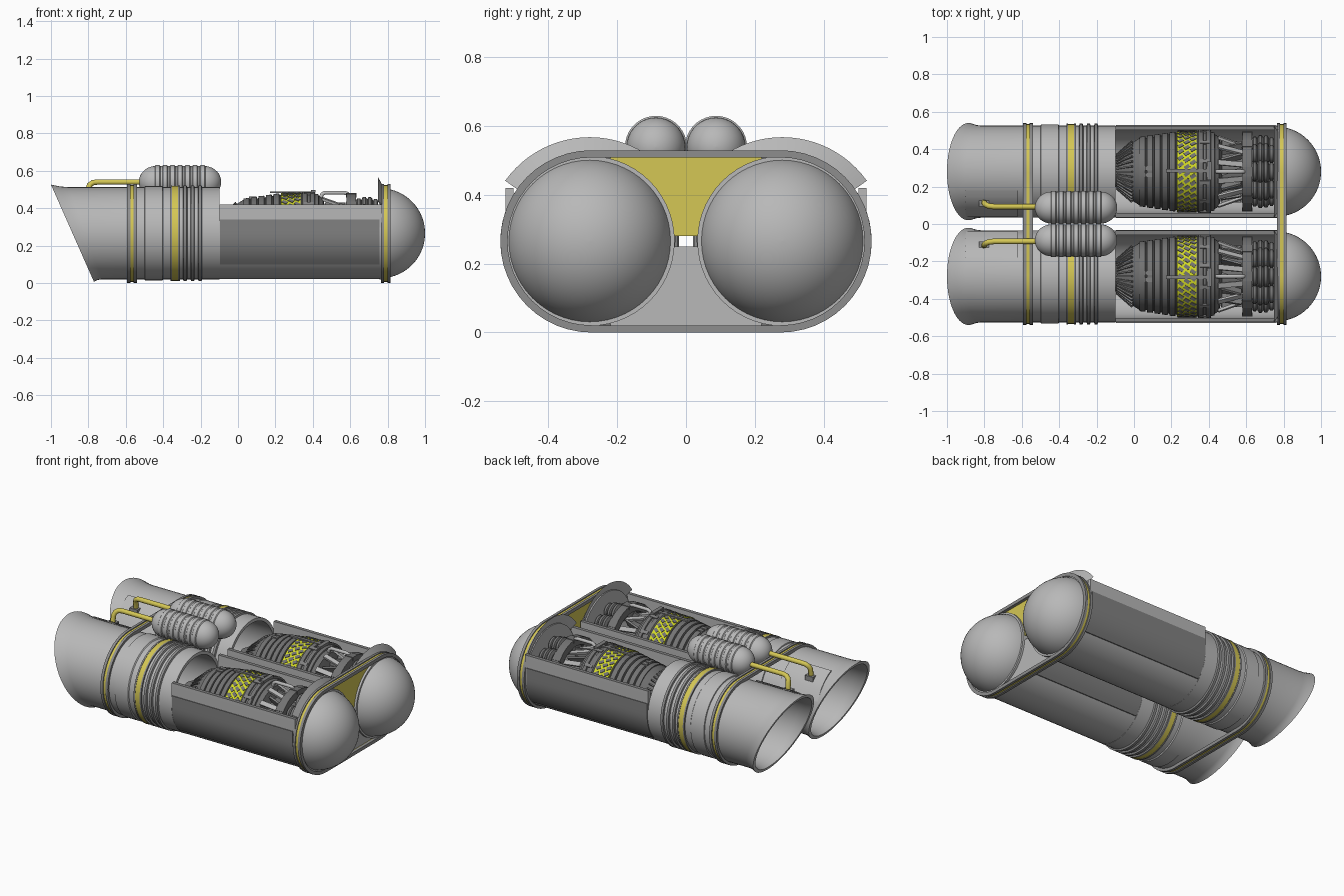
import bpy, bmesh, math
from mathutils import Matrix

if "Cube" in bpy.data.objects:
    bpy.data.objects.remove(bpy.data.objects["Cube"])

YC, ZC = 0.28, 0.266          # axis of one engine tube (the other is mirrored)
PI = math.pi


def material(name, rgb):
    m = bpy.data.materials.new(name)
    m.diffuse_color = (*rgb, 1)
    m.use_nodes = True
    m.node_tree.nodes["Principled BSDF"].inputs["Base Color"].default_value = m.diffuse_color
    return m


LIGHT = material("light grey", (0.48, 0.48, 0.48))
MID = material("band grey", (0.27, 0.27, 0.27))
PANEL = material("panel grey", (0.22, 0.22, 0.22))
DARK = material("engine dark grey", (0.17, 0.17, 0.17))
YELLOW = material("mustard yellow", (0.66, 0.57, 0.09))
LIME = material("lime yellow", (0.65, 0.70, 0.02))


def finish(name, bm, mat, mirror=True):
    bmesh.ops.recalc_face_normals(bm, faces=bm.faces)
    me = bpy.data.meshes.new(name)
    bm.to_mesh(me)
    bm.free()
    me.materials.append(mat)
    me.polygons.foreach_set("use_smooth", [True] * len(me.polygons))
    me.set_sharp_from_angle(angle=math.radians(32))
    ob = bpy.data.objects.new(name, me)
    bpy.context.collection.objects.link(ob)
    if mirror:
        ob.modifiers.new("other side", 'MIRROR').use_axis = (False, True, False)
    return ob


def skin(name, loops, mat, wrap=False, caps=False, closed=True, mirror=True):
    """Join equal-length point loops with quads."""
    bm = bmesh.new()
    vs = [[bm.verts.new(p) for p in lp] for lp in loops]
    n = len(loops[0])
    for i in range(len(vs) if wrap else len(vs) - 1):
        a, b = vs[i], vs[(i + 1) % len(vs)]
        for j in range(n if closed else n - 1):
            k = (j + 1) % n
            bm.faces.new((a[j], a[k], b[k], b[j]))
    if caps:
        bm.faces.new(vs[0])
        bm.faces.new(vs[-1])
    return finish(name, bm, mat, mirror)


def circle(x, r, y=YC, z=ZC, n=56, a0=0, a1=2 * PI, ends=False, warp=None):
    pts = []
    for i in range(n):
        a = a0 + (a1 - a0) * i / (n - 1 if ends else n)
        py, pz = y + r * math.sin(a), z + r * math.cos(a)
        pts.append((warp(x, pz) if warp else x, py, pz))
    return pts


def lathe(name, prof, mat, hollow=False, y=YC, z=ZC, n=56, warp=None):
    return skin(name, [circle(x, r, y, z, n, warp=warp) for x, r in prof], mat,
                wrap=hollow, caps=not hollow)


def ring(name, x0, x1, r_out, r_in, mat):
    return lathe(name, [(x0, r_out), (x1, r_out), (x1, r_in), (x0, r_in)], mat, True)


def prism(name, section, x0, x1, mat, mirror=True):
    return skin(name, [[(x, y, z) for y, z in section] for x in (x0, x1)], mat,
                caps=True, mirror=mirror)


def box(name, c, s, mat, mirror=True):
    y, z, h, w = c[1], c[2], s[1] / 2, s[2] / 2
    sec = [(y - h, z - w), (y + h, z - w), (y + h, z + w), (y - h, z + w)]
    return prism(name, sec, c[0] - s[0] / 2, c[0] + s[0] / 2, mat, mirror)


def radial(name, count, spots, size, mat, yaw=0, pitch=0):
    """Boxes arranged around the engine axis; spots are (x, radius, phase)."""
    bm = bmesh.new()
    for x, r, ph in spots:
        for i in range(count):
            m = (Matrix.Translation((0, YC, ZC)) @ Matrix.Rotation(2 * PI * (i + ph) / count, 4, 'X')
                 @ Matrix.Translation((x, 0, r)) @ Matrix.Rotation(yaw, 4, 'Z')
                 @ Matrix.Rotation(pitch, 4, 'Y') @ Matrix.Diagonal((*size, 1)))
            bmesh.ops.create_cube(bm, size=1, matrix=m)
    return finish(name, bm, mat)


def pipe(name, pts, r, mat):
    for s, side in ((1, "back"), (-1, "front")):
        cu = bpy.data.curves.new(name, 'CURVE')
        cu.dimensions, cu.bevel_depth, cu.bevel_resolution, cu.use_fill_caps = '3D', r, 3, True
        sp = cu.splines.new('POLY')
        sp.points.add(len(pts) - 1)
        for p, (x, y, z) in zip(sp.points, pts):
            p.co = (x, s * y, z, 1)
        cu.materials.append(mat)
        bpy.context.collection.objects.link(bpy.data.objects.new(name + "_" + side, cu))


# Slanted exhaust nozzle with flared lip (profile x is the fraction towards the mouth)
def slant(t, z):
    end = -0.77 - 0.23 * (z - 0.006) / 0.52
    return -0.54 + (end + 0.54) * t


lathe("nozzle", [(0, .246), (.8, .246), (.9, .25), (1, .26), (1, .24), (.9, .23), (.8, .226),
                 (0, .222)], LIGHT, True, warp=slant)
lathe("nozzle_back_wall", [(-.54, .23), (-.53, .23)], MID)
arc = [math.asin(d / .249) for d in (-.235, -.2, -.16, -.13, -.1)]
skin("nozzle_patch", [[(x, YC + r * math.sin(a), ZC + r * math.cos(a)) for a in arc]
                      for x, r in ((-.9, .24), (-.9, .254), (-.62, .254), (-.62, .24))],
     LIGHT, wrap=True, closed=False)

# Ribbed tube section with coloured ring
lathe("ribbed_tube", [(-.54, .246), (-.5, .246), (-.498, .252), (-.405, .252), (-.4, .246),
                      (-.1, .246), (-.1, .226), (-.53, .226)], LIGHT, True)
for i, x in enumerate((-.295, -.255, -.215)):
    lathe("tube_rib_%d" % (i + 1), [(x, .24), (x + .004, .256), (x + .02, .256), (x + .026, .24)],
          MID, True)
ring("tube_stripe", -.352, -.32, .254, .24, YELLOW)
ring("stripe_edge_left", -.362, -.352, .256, .24, MID)
ring("stripe_edge_right", -.32, -.31, .256, .24, MID)


# U-shaped open engine bay
def half_width(z, r):
    return r if z > ZC else math.sqrt(max(r * r - (z - ZC) ** 2, 0))


def u_curve(r):
    arc_pts = [(YC + r * math.cos(a), ZC - r * math.sin(a))
               for a in [PI * i / 32 for i in range(33)]]
    return [(YC + r, .42)] + arc_pts + [(YC - r, .42)]


shell = prism("bay_shell", u_curve(.245) + u_curve(.222)[::-1], -.1, .77, LIGHT)
shell.data.materials.append(PANEL)
for f in shell.data.polygons:          # darker cut rim
    if f.normal.z > .9 and f.center.z > .41:
        f.material_index = 1
zs = [.1 + .24 * i / 10 for i in range(11)]
for s, side in ((1, "outer"), (-1, "inner")):
    sec = ([(YC + s * half_width(z, .249), z) for z in zs]
           + [(YC + s * half_width(z, .24), z) for z in zs[::-1]])
    prism("bay_side_panel_" + side, sec, -.096, .756, PANEL)
lathe("bay_end_wall", [(.757, .247), (.81, .247)], LIGHT)
lim = math.radians(54.5)
skin("bay_end_flare", [circle(x, r, n=25, a0=-lim, a1=lim, ends=True) for x, r in
                       ((.775, .252), (.748, .302), (.748, .294), (.768, .24))],
     LIGHT, wrap=True, closed=False)

# Rounded intake dome
lathe("dome", [(.76 + .24 * math.sin(a), .24 * math.cos(a) + .0005)
               for a in [PI / 2 * i / 18 for i in range(19)]], LIGHT)


# Straps around both tubes
def stadium(x, r):
    pts = []
    for k in range(2):
        for i in range(25):
            a = PI * k + PI * i / 24
            pts.append((x, (1 - 2 * k) * .275 + r * math.sin(a), .265 + r * math.cos(a)))
    return pts


def strap(name, x0, x1, r, mat):
    skin(name, [stadium(x0, r), stadium(x1, r), stadium(x1, .244), stadium(x0, .244)], mat,
         wrap=True, mirror=False)


for nm, x in (("rear", -.567), ("front", .79)):
    strap(nm + "_strap_edge_left", x - .026, x - .009, .265, MID)
    strap(nm + "_strap_stripe", x - .009, x + .009, .259, YELLOW)
    strap(nm + "_strap_edge_right", x + .009, x + .026, .265, MID)
box("upper_web", (.79, 0, .397), (.012, .44, .234), YELLOW, False)
box("lower_web", (.79, 0, .13), (.012, .44, .24), LIGHT, False)

# Turbine core: cone, stepped casing, shaft
core = [(-.16, .05), (-.09, .085), (-.05, .125), (-.01, .155), (.03, .18)]
for i in range(5):
    x, r = .03 + i * .04, .186 + i * .006
    core += [(x, r), (x + .03, r + .003), (x + .032, r - .006), (x + .038, r - .006)]
core += [(.23, .212), (.34, .214), (.345, .222), (.37, .222), (.372, .216), (.385, .216),
         (.387, .224), (.41, .224), (.412, .212), (.43, .208), (.432, .2), (.455, .185),
         (.47, .12), (.62, .1), (.757, .1)]
lathe("turbine_core", core, DARK)
radial("cone_fins", 36, [(-.05, .126, 0)], (.11, .008, .014), PANEL, pitch=-.72)
ring("grille_ring", .23, .335, .216, .2, LIME)
radial("grille_slots", 36, [(.25, .215, 0), (.283, .215, .33), (.316, .215, .66)],
       (.03, .019, .008), DARK, yaw=.6)
radial("casing_lugs", 12, [(.378, .22, .5)], (.05, .02, .012), PANEL)

# Rear struts, ring and burner cans
radial("struts", 12, [(.52, .165, .5)], (.15, .028, .014), LIGHT, pitch=.35)
radial("strut_blades", 12, [(.52, .14, 0)], (.11, .012, .05), PANEL, yaw=.3)
ring("fan_ring", .58, .63, .212, .165, DARK)
radial("fan_ring_blocks", 8, [(.605, .203, 0)], (.055, .05, .022), DARK)
can = []
for i in range(4):
    x, r = .632 + i * .03, (.052, .06, .058, .048)[i]
    can += [(x, r - .01), (x + .006, r), (x + .02, r), (x + .027, r - .01)]
for i in range(8):
    a = 2 * PI * i / 8
    lathe("burner_can_%d" % (i + 1), can, DARK, y=YC + .135 * math.sin(a),
          z=ZC + .135 * math.cos(a), n=20)

# Service pipe and bracket on top of the turbine
pipe("service_pipe", [(.44, YC, .45), (.45, YC, .475), (.465, YC, .483), (.57, YC, .483),
                      (.585, YC, .477), (.595, YC, .455)], .011, LIGHT)
box("bracket_bar", (.29, YC + .005, .485), (.24, .018, .01), PANEL)
box("bracket_end", (.403, YC + .005, .49), (.025, .1, .012), PANEL)
for dy in (-.018, .018):
    box("casing_port", (.08, YC + dy, .455), (.04, .022, .016), PANEL)

# Ribbed tanks on top with feed pipes
TY, TZ = .0875, .54
tank = [(-.44 - .09 * math.cos(a), .085 * math.sin(a) + .0005)
        for a in [PI / 2 * i / 9 for i in range(9)]]
for i in range(7):
    x = -.445 + i * .04
    tank += [(x, .085), (x + .004, .09), (x + .026, .09), (x + .03, .085)]
tank += [(-.18 + .09 * math.sin(a), .085 * math.cos(a) + .0005)
         for a in [PI / 2 * i / 9 for i in range(1, 10)]]
lathe("tank", tank, LIGHT, y=TY, z=TZ, n=36)
pipe("feed_pipe", [(-.5, .093, TZ), (-.75, .093, TZ), (-.775, .096, TZ - .003),
                   (-.793, .103, TZ - .015), (-.8, .112, TZ - .035), (-.802, .118, .44)],
     .015, YELLOW)
box("feed_pipe_flange", (-.802, .116, .452), (.055, .045, .03), MID)
box("tank_cradle", (-.31, .09, .47), (.2, .08, .06), MID)
